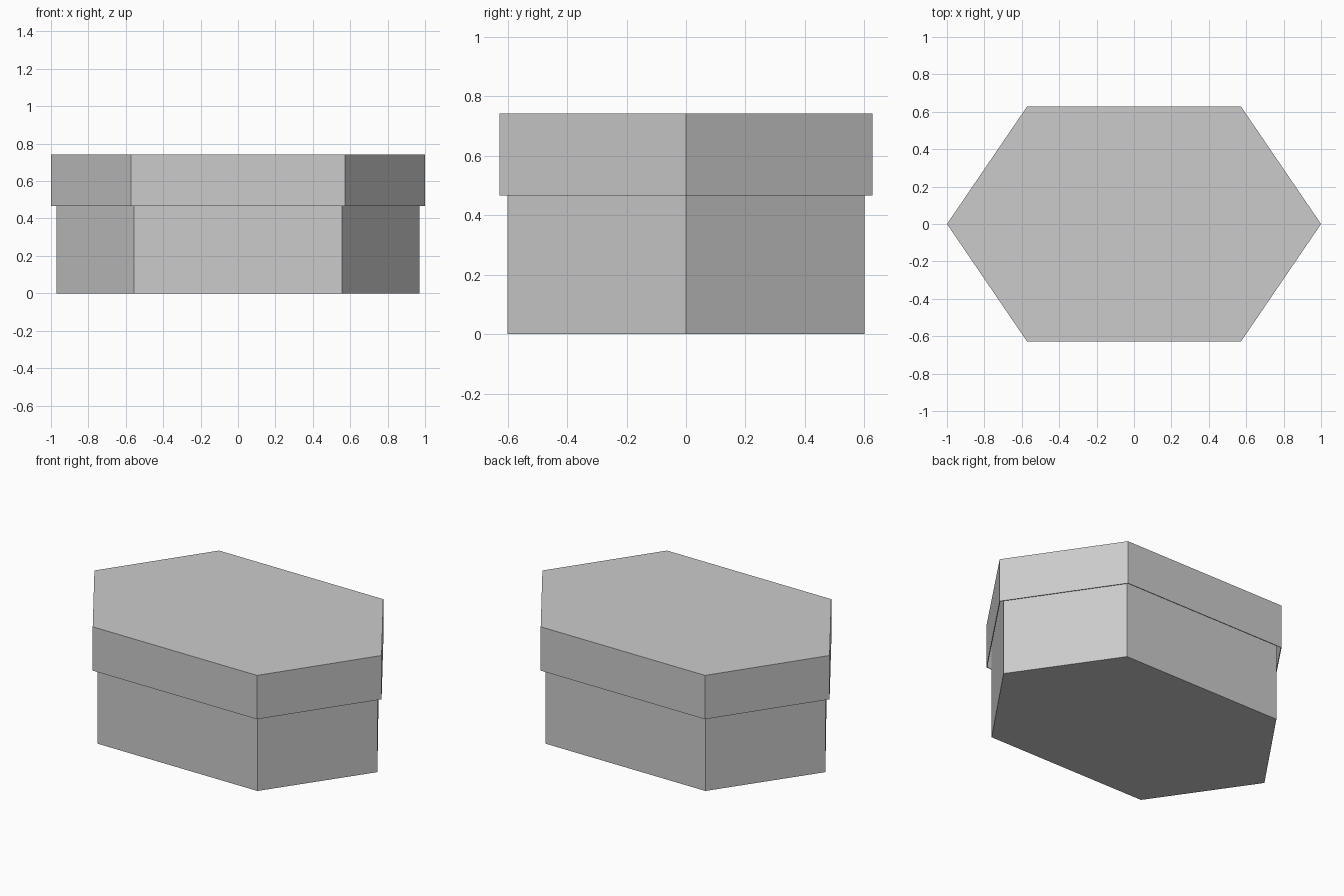
import bpy, bmesh

if "Cube" in bpy.data.objects:
    bpy.data.objects.remove(bpy.data.objects["Cube"])


def hex_outline(apex, corner, half_depth):
    return [(apex, 0), (corner, half_depth), (-corner, half_depth),
            (-apex, 0), (-corner, -half_depth), (corner, -half_depth)]


def hex_shell(name, outline, closed_z, open_z, wall):
    """Six walls closed at one end, open at the other, thickened inward."""
    bm = bmesh.new()
    closed = [bm.verts.new((x, y, closed_z)) for x, y in outline]
    rim = [bm.verts.new((x, y, open_z)) for x, y in outline]
    bm.faces.new(closed)
    for i in range(6):
        j = (i + 1) % 6
        bm.faces.new((closed[i], closed[j], rim[j], rim[i]))
    bmesh.ops.recalc_face_normals(bm, faces=bm.faces)
    # make the closed end face away from the opening
    bm.faces.ensure_lookup_table()
    if bm.faces[0].normal.z * (closed_z - open_z) < 0:
        bmesh.ops.reverse_faces(bm, faces=bm.faces)
    mesh = bpy.data.meshes.new(name)
    bm.to_mesh(mesh)
    bm.free()
    obj = bpy.data.objects.new(name, mesh)
    bpy.context.collection.objects.link(obj)
    mod = obj.modifiers.new("wall", 'SOLIDIFY')
    mod.thickness = wall
    mod.offset = -1
    mod.use_even_offset = True
    return obj


# Box body, open at the top and reaching up inside the lid
hex_shell("box_body", hex_outline(0.971, 0.556, 0.601), 0.0, 0.73, 0.01)

# Slightly larger lid, open underneath
hex_shell("box_lid", hex_outline(1.0, 0.572, 0.628), 0.742, 0.466, 0.004)
